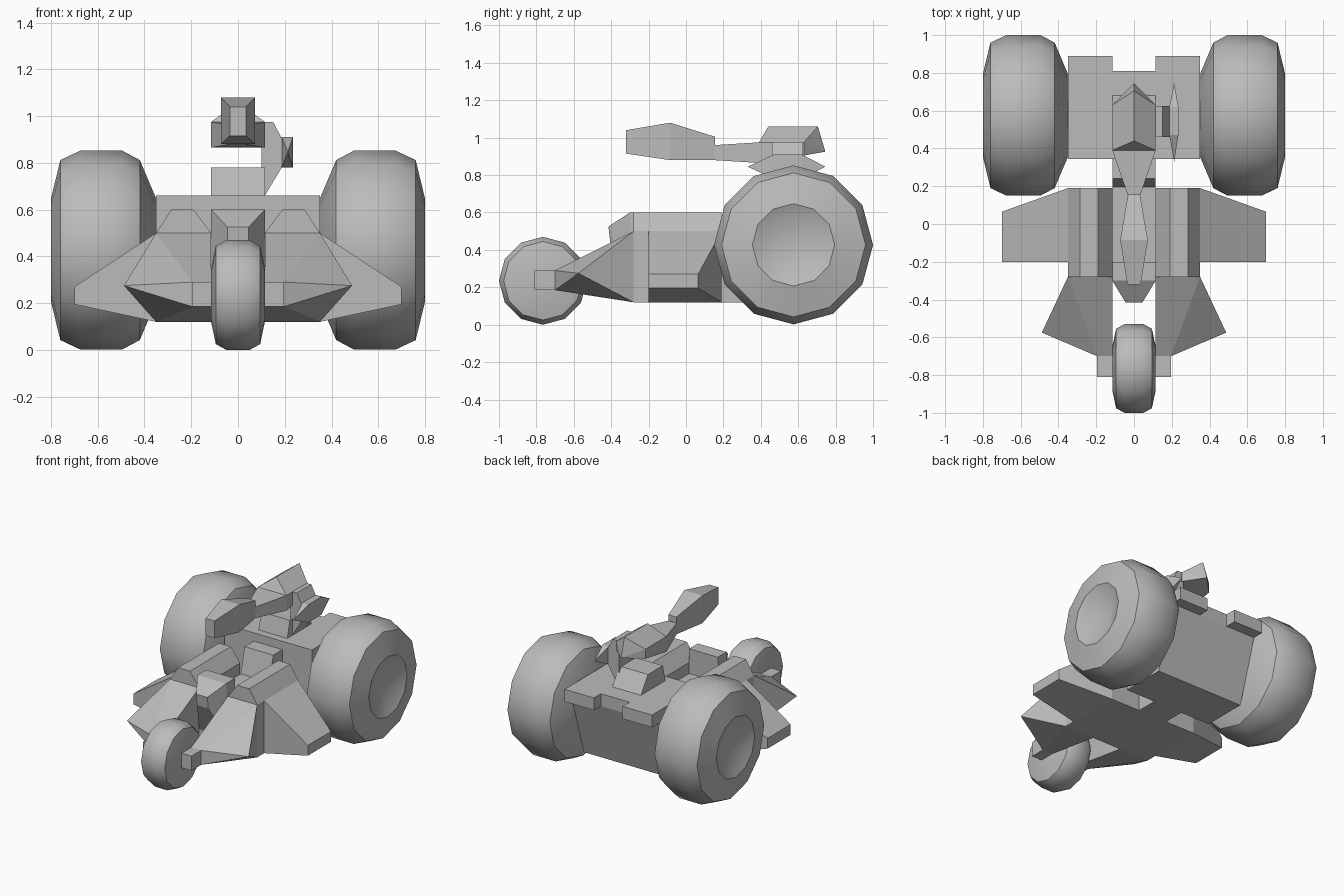
import bpy, bmesh, math

if "Cube" in bpy.data.objects:
    bpy.data.objects.remove(bpy.data.objects["Cube"], do_unlink=True)

grey = bpy.data.materials.new("plain grey")
grey.use_nodes = True
COLOUR = (0.5, 0.5, 0.5, 1)
grey.diffuse_color = COLOUR
grey.node_tree.nodes["Principled BSDF"].inputs["Base Color"].default_value = COLOUR


def finish(name, bm):
    bmesh.ops.recalc_face_normals(bm, faces=bm.faces)
    mesh = bpy.data.meshes.new(name)
    bm.to_mesh(mesh)
    bm.free()
    mesh.materials.append(grey)
    obj = bpy.data.objects.new(name, mesh)
    bpy.context.collection.objects.link(obj)
    return obj


def hull(name, points, side=1):
    """Flat-faced convex block around a few corner points."""
    bm = bmesh.new()
    for x, y, z in points:
        bm.verts.new((x * side, y, z))
    res = bmesh.ops.convex_hull(bm, input=bm.verts)
    loose = [v for v in bm.verts if not v.link_faces]
    bmesh.ops.delete(bm, geom=loose, context='VERTS')
    bmesh.ops.dissolve_limit(bm, angle_limit=0.02, verts=bm.verts, edges=bm.edges)
    return finish(name, bm)


def wide(w, profile):
    """Points of a side profile (y, z) repeated at x = -w and x = w."""
    return [(s * w, y, z) for s in (-1, 1) for y, z in profile]


def span(x0, x1, profile):
    return [(x, y, z) for x in (x0, x1) for y, z in profile]


def rect(a0, a1, b0, b1):
    return [(a0, b0), (a1, b0), (a1, b1), (a0, b1)]


def wheel(name, centre, profile, side=1, sides=12):
    """Lathe a profile of (x offset, radius) about the x axis."""
    bm = bmesh.new()
    rings = []
    for x, r in profile:
        if r == 0:
            ring = [bm.verts.new((centre[0] + x * side, centre[1], centre[2]))] * sides
        else:
            ring = [bm.verts.new((centre[0] + x * side,
                                  centre[1] + r * math.sin(math.tau * i / sides),
                                  centre[2] + r * math.cos(math.tau * i / sides)))
                    for i in range(sides)]
        rings.append(ring)
    for a, b in zip(rings, rings[1:]):
        for i in range(sides):
            j = (i + 1) % sides
            bm.faces.new(list(dict.fromkeys((a[i], a[j], b[j], b[i]))))
    obj = finish(name, bm)
    bpy.ops.object.select_all(action='DESELECT')
    obj.select_set(True)
    bpy.context.view_layer.objects.active = obj
    bpy.ops.object.shade_smooth_by_angle(angle=math.radians(35))


# wheels: the rear pair have dished hubs, the front one is plain
rear_profile = [(-0.225, 0), (-0.225, 0.22), (-0.155, 0.385), (-0.08, 0.425),
                (0.1, 0.425), (0.185, 0.385), (0.225, 0.22), (0.13, 0)]
front_half = [(0.05, 0.235), (0.095, 0.21), (0.115, 0.115), (0.115, 0)]
front_profile = [(-x, r) for x, r in reversed(front_half)] + front_half
wheel("front_wheel", (0, -0.765, 0.235), front_profile)

for side, tag in ((1, "left"), (-1, "right")):
    wheel(tag + "_rear_wheel", (0.575, 0.575, 0.427) if side > 0 else (-0.575, 0.575, 0.427),
          rear_profile, side)
    # side body and its raised ridge
    hull(tag + "_side_body", span(0.115, 0.35, rect(-0.28, 0.19, 0.12, 0.5)), side)
    hull(tag + "_ridge", [(x, y, z) for y in (-0.28, 0.19) for x, z in
                          ((0.115, 0.5), (0.19, 0.6), (0.285, 0.6), (0.35, 0.5))], side)
    # tapering side wing
    hull(tag + "_side_wing", [(0.35, y, z) for y, z in rect(-0.2, 0.19, 0.12, 0.5)] +
         [(0.7, y, z) for y, z in rect(-0.2, 0.065, 0.195, 0.27)], side)
    # front fender, pointed outward, reaching the axle
    hull(tag + "_front_fender", span(0.115, 0.35, [(-0.28, 0.5), (-0.28, 0.12)]) +
         span(0.115, 0.195, [(-0.7, 0.29), (-0.7, 0.185)]) + [(0.488, -0.575, 0.275)], side)
    hull(tag + "_front_axle", span(0.1, 0.195, rect(-0.81, -0.69, 0.185, 0.29)), side)
    # rear bumper block
    hull(tag + "_rear_block", span(0.115, 0.35, rect(0.8, 0.89, 0.57, 0.66)), side)

# central spine, nose and seat block
hull("spine", wide(0.115, rect(-0.28, 0.36, 0.12, 0.42)))
hull("nose", wide(0.115, [(-0.2, 0.6), (-0.3, 0.6), (-0.28, 0.2), (-0.2, 0.2)]) +
     wide(0.045, [(-0.415, 0.525), (-0.405, 0.44)]))
hull("seat_block", wide(0.115, [(0.19, 0.4), (0.24, 0.6), (0.36, 0.6), (0.36, 0.4)]))

# rear body with a sloping back panel
hull("rear_body", wide(0.35, [(0.345, 0.12), (0.345, 0.66), (0.81, 0.66),
                              (0.81, 0.57), (0.67, 0.12)]))

# gun mount, arm and side fin
hull("gun_mount", wide(0.115, [(0.4, 0.66), (0.43, 0.78), (0.6, 0.78), (0.68, 0.66)]))
hull("gun_arm", [(x, y, z) for y in (0.46, 0.625) for x, z in
                 ((0.1, 0.66), (0.115, 0.66), (0.187, 0.78), (0.19, 0.9),
                  (0.15, 0.975), (0.1, 0.975))])
hull("side_fin", [(0.213, 0.33, 0.845), (0.213, 0.745, 0.845)] +
     span(0.187, 0.235, rect(0.47, 0.62, 0.78, 0.91)))

# gun: roofed rear block, slim neck, bulged barrel
hull("gun_body", wide(0.115, [(0.39, 0.865), (0.39, 0.975), (0.63, 0.975), (0.63, 0.905)]) +
     [(0, 0.44, 1.06), (0, 0.705, 1.06), (0, 0.745, 0.925)])
hull("gun_neck", wide(0.032, [(0.15, 0.96), (0.15, 0.88)]) +
     wide(0.115, [(0.39, 0.975), (0.39, 0.865)]))
hull("gun_barrel", wide(0.035, [(-0.32, 1.04), (-0.32, 0.915)]) +
     wide(0.073, [(-0.085, 1.08), (-0.085, 0.88)]) +
     wide(0.032, [(0.155, 1.005), (0.155, 0.88)]))
